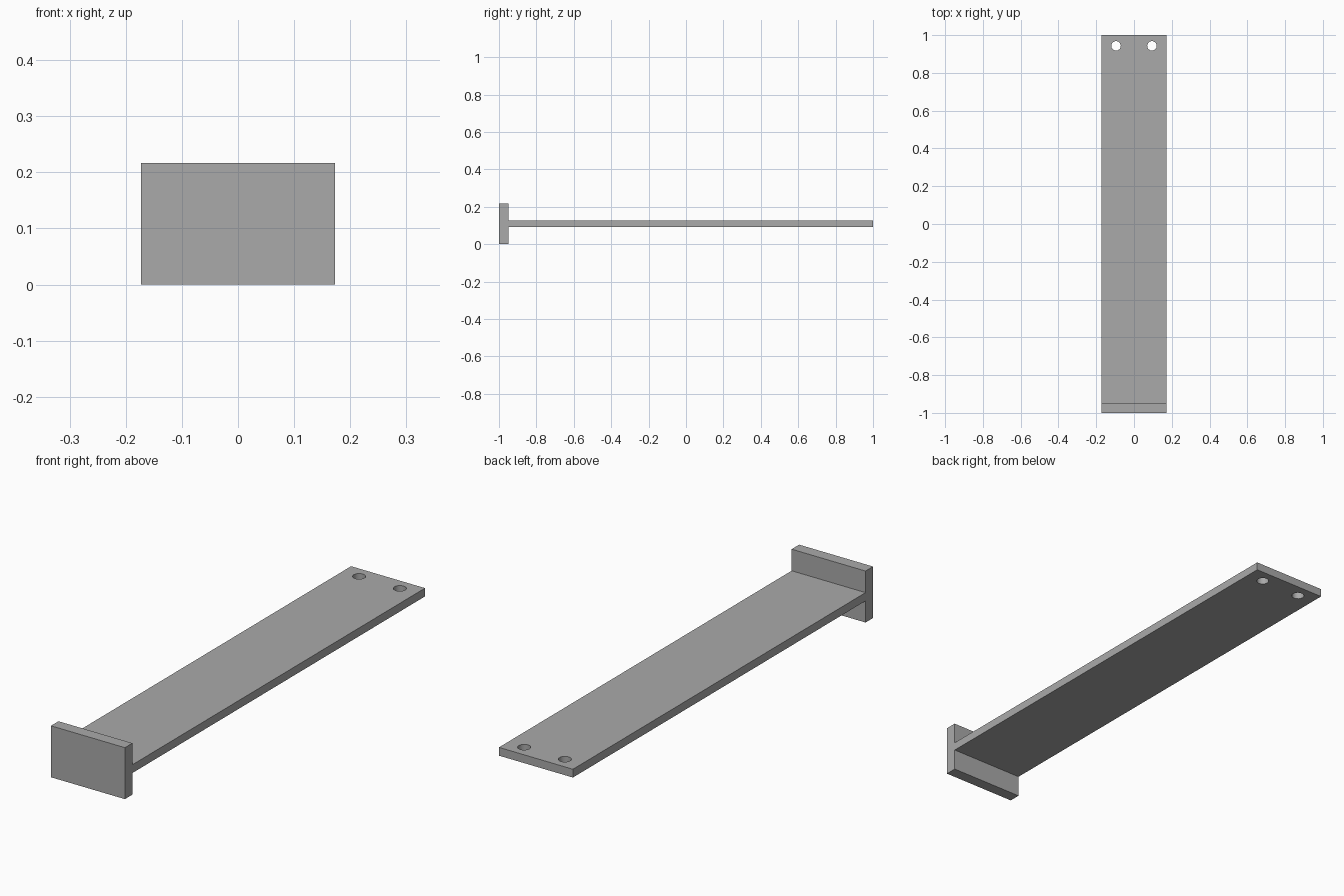
import bpy
import bmesh

cube = bpy.data.objects.get("Cube")
if cube:
    bpy.data.objects.remove(cube, do_unlink=True)

WIDTH = 0.345
HEIGHT = 0.217
FLANGE_BACK = -0.95
PLATE_BOTTOM, PLATE_TOP = 0.091, 0.126

grey = bpy.data.materials.new("plain grey")
grey.use_nodes = True
colour = (0.4, 0.4, 0.4, 1)
grey.diffuse_color = colour
grey.node_tree.nodes["Principled BSDF"].inputs["Base Color"].default_value = colour


def add_object(name, bm):
    mesh = bpy.data.meshes.new(name)
    bm.to_mesh(mesh)
    bm.free()
    mesh.materials.append(grey)
    obj = bpy.data.objects.new(name, mesh)
    bpy.context.collection.objects.link(obj)
    return obj


def box(name, low, high):
    bm = bmesh.new()
    bmesh.ops.create_cube(bm, size=1)
    for v in bm.verts:
        v.co = [(a + b) / 2 + c * (b - a) for a, b, c in zip(low, high, v.co)]
    return add_object(name, bm)


# Upright end flange and the long flat plate behind it
half = WIDTH / 2
box("end_flange", (-half, -1, 0), (half, FLANGE_BACK, HEIGHT))
plate = box("long_plate", (-half, FLANGE_BACK, PLATE_BOTTOM), (half, 1, PLATE_TOP))

# Pair of bolt holes through the free end
for side, x in (("right", -0.095), ("left", 0.095)):
    bm = bmesh.new()
    bmesh.ops.create_cone(bm, cap_ends=True, segments=32, radius1=0.025,
                          radius2=0.025, depth=0.2)
    bmesh.ops.translate(bm, verts=bm.verts, vec=(x, 0.943, HEIGHT / 2))
    cutter = add_object(side + "_hole_cutter", bm)
    cutter.hide_render = True
    cutter.hide_set(True)
    hole = plate.modifiers.new(side + "_hole", "BOOLEAN")
    hole.operation = "DIFFERENCE"
    hole.solver = "EXACT"
    hole.object = cutter

# Apply the cuts, then smooth only the hole walls
bpy.context.view_layer.objects.active = plate
plate.select_set(True)
for modifier in list(plate.modifiers):
    cutter = modifier.object
    bpy.ops.object.modifier_apply(modifier=modifier.name)
    bpy.data.objects.remove(cutter, do_unlink=True)
bpy.ops.object.shade_smooth_by_angle()
